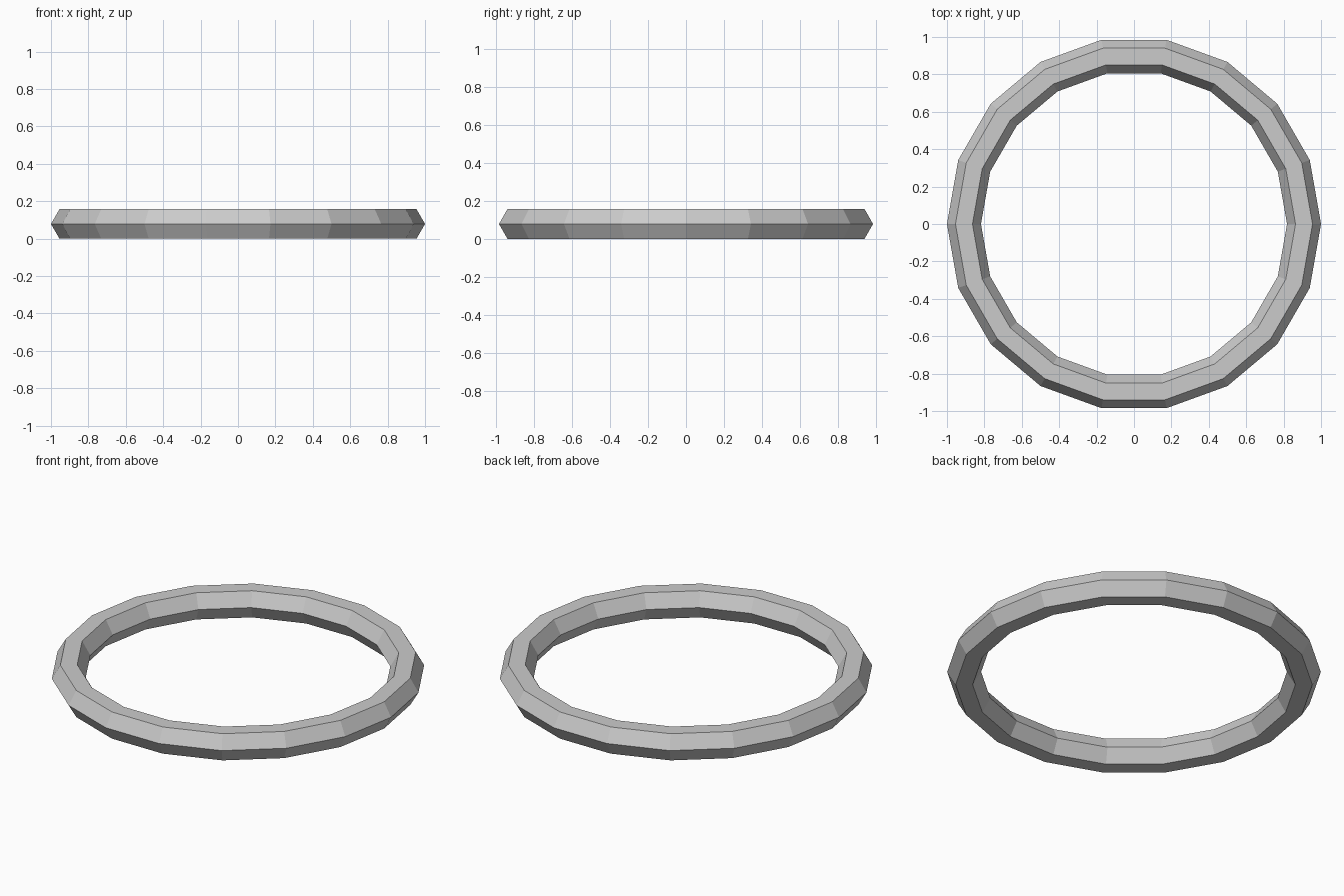
import bpy, math

if "Cube" in bpy.data.objects:
    bpy.data.objects.remove(bpy.data.objects["Cube"])

# Low-poly ring: 18 segments around, hexagonal cross-section
minor = 1 / 11
bpy.ops.mesh.primitive_torus_add(
    major_segments=18, minor_segments=6,
    major_radius=1 - minor, minor_radius=minor,
    location=(0, 0, minor * math.sin(math.radians(60))))
ring = bpy.context.object
ring.name = "ring"
bpy.ops.object.shade_flat()
